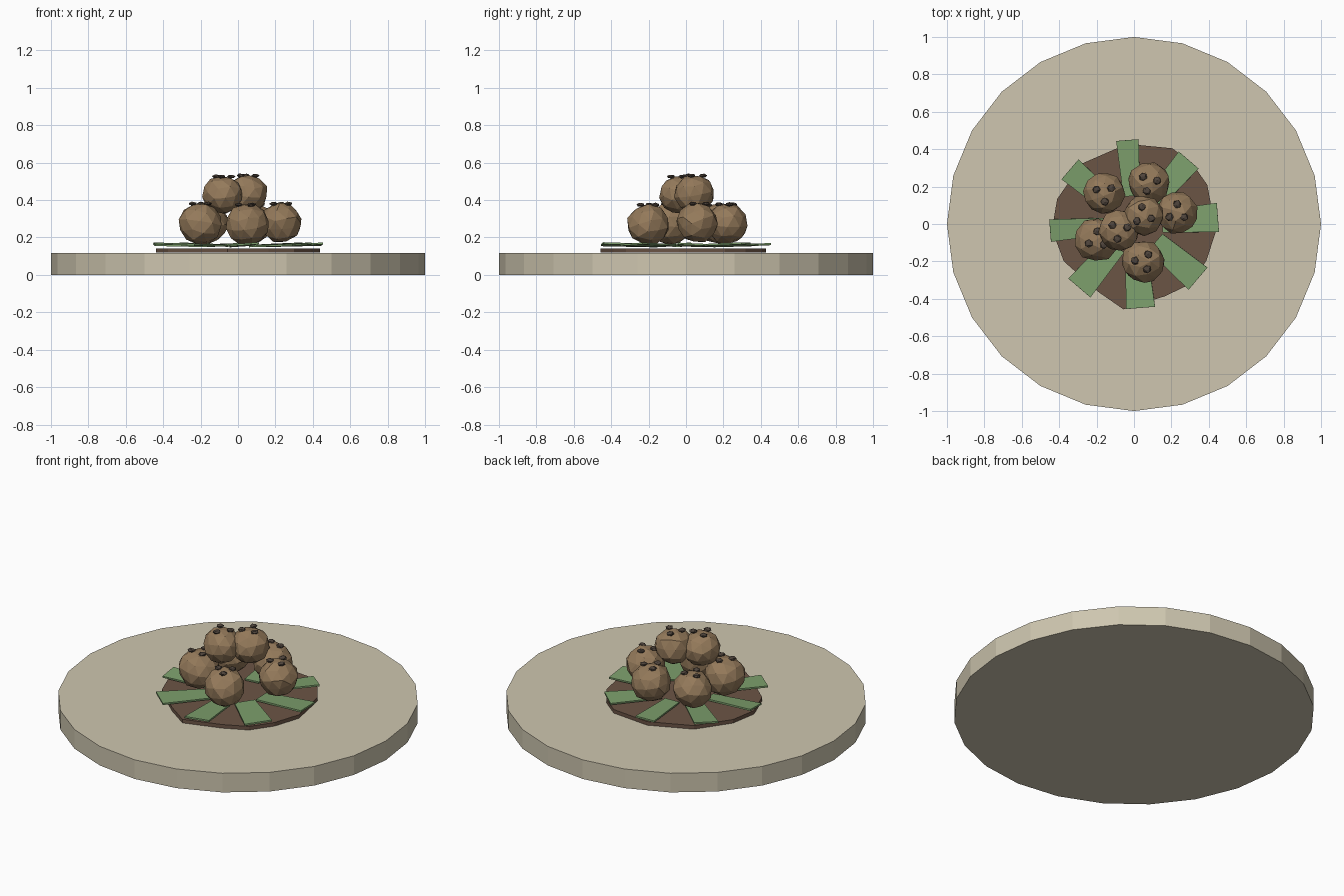
import bpy, bmesh, math, random
from mathutils import Matrix, Vector

random.seed(4)
cube = bpy.data.objects.get("Cube")
if cube:
    bpy.data.objects.remove(cube, do_unlink=True)


def material(name, srgb):
    rgba = [(c / 255) ** 2.2 for c in srgb] + [1]
    mat = bpy.data.materials.new(name)
    mat.use_nodes = True
    mat.diffuse_color = rgba
    bsdf = mat.node_tree.nodes["Principled BSDF"]
    bsdf.inputs["Base Color"].default_value = rgba
    bsdf.inputs["Roughness"].default_value = 0.8
    return mat


CREAM = material("cream", (205, 197, 174))
SAUCE = material("dark brown", (107, 85, 71))
GREEN = material("leaf green", (124, 158, 108))
BROWN = material("meat brown", (147, 121, 91))
DARK = material("crumb brown", (80, 70, 62))


def finish(bm, name, mat):
    bmesh.ops.recalc_face_normals(bm, faces=bm.faces)
    mesh = bpy.data.meshes.new(name)
    bm.to_mesh(mesh)
    bm.free()
    mesh.materials.append(mat)
    obj = bpy.data.objects.new(name, mesh)
    bpy.context.collection.objects.link(obj)
    return obj


def slab(name, outline, z0, z1, mat):
    """Extrude a flat outline between two heights."""
    bm = bmesh.new()
    face = bm.faces.new([bm.verts.new((x, y, z0)) for x, y in outline])
    top = bmesh.ops.extrude_face_region(bm, geom=[face])["geom"]
    for v in top:
        if isinstance(v, bmesh.types.BMVert):
            v.co.z = z1
    return finish(bm, name, mat)


def polar(r, degrees):
    a = math.radians(degrees)
    return r * math.cos(a), r * math.sin(a)


def rock(name, centre, radius, detail, jitter, flat, mat):
    """Faceted, slightly irregular ball."""
    bm = bmesh.new()
    bmesh.ops.create_icosphere(bm, subdivisions=detail, radius=radius)
    spin = Matrix.Rotation(random.uniform(0, 6.28), 3, Vector((1, 0.6, random.random())).normalized())
    for v in bm.verts:
        co = spin @ v.co * (1 + random.uniform(-jitter, jitter))
        co.z *= flat
        v.co = co + Vector(centre)
    return finish(bm, name, mat)


# Plate
slab("plate", [polar(1, i * 15) for i in range(24)], 0, 0.117, CREAM)

# Uneven pool of sauce: (angle, radius)
pool = [(-176, .44), (-152, .425), (-118, .41), (-97, .46), (-67, .42), (-47, .44), (-27, .434),
        (-5, .44), (28, .444), (45, .448), (63, .454), (95, .43), (131, .427), (162, .432)]
slab("sauce", [polar(r, a) for a, r in pool], 0.12, 0.142, SAUCE)

# Ring of tapered leaves: half width of each outer end
for i, half in enumerate([.078, .07, .06, .07, .06, .078, .078, .078]):
    leaf = slab(f"leaf_{i + 1}", [(-.15, -half * .75), (.15, -half), (.15, half), (-.15, half * .75)],
                -.005, .005, GREEN)
    x, y = polar(0.3, 4.5 + i * 45)
    roll = math.radians(random.uniform(-5, 5))
    leaf.matrix_world = (Matrix.Translation((x, y, 0.16)) @ Matrix.Rotation(math.atan2(y, x), 4, "Z")
                         @ Matrix.Rotation(math.radians(-1.5), 4, "Y") @ Matrix.Rotation(roll, 4, "X"))

# Stacked balls with crumbs on top: x, y, z, radius, crumb start angle
balls = [(-.16, .165, .275, .11, 35), (.08, .22, .275, .114, 15), (.23, .06, .28, .112, 90),
         (-.2, -.085, .275, .117, 85), (.05, -.2, .27, .116, 55),
         (-.08, -.035, .43, .108, 20), (.05, .045, .435, .108, 100)]
for i, (x, y, z, r, start) in enumerate(balls):
    rock(f"ball_{i + 1}", (x, y, z), r, 2, 0.05, 0.96, BROWN)
    for k in range(3):
        dx, dy = polar(0.046, start + k * 120)
        top = z + 0.96 * math.sqrt(r * r - 0.046 ** 2) + 0.002
        rock(f"crumb_{i + 1}_{k + 1}", (x + dx, y + dy, top), 0.023, 1, 0.08, 0.5, DARK)
